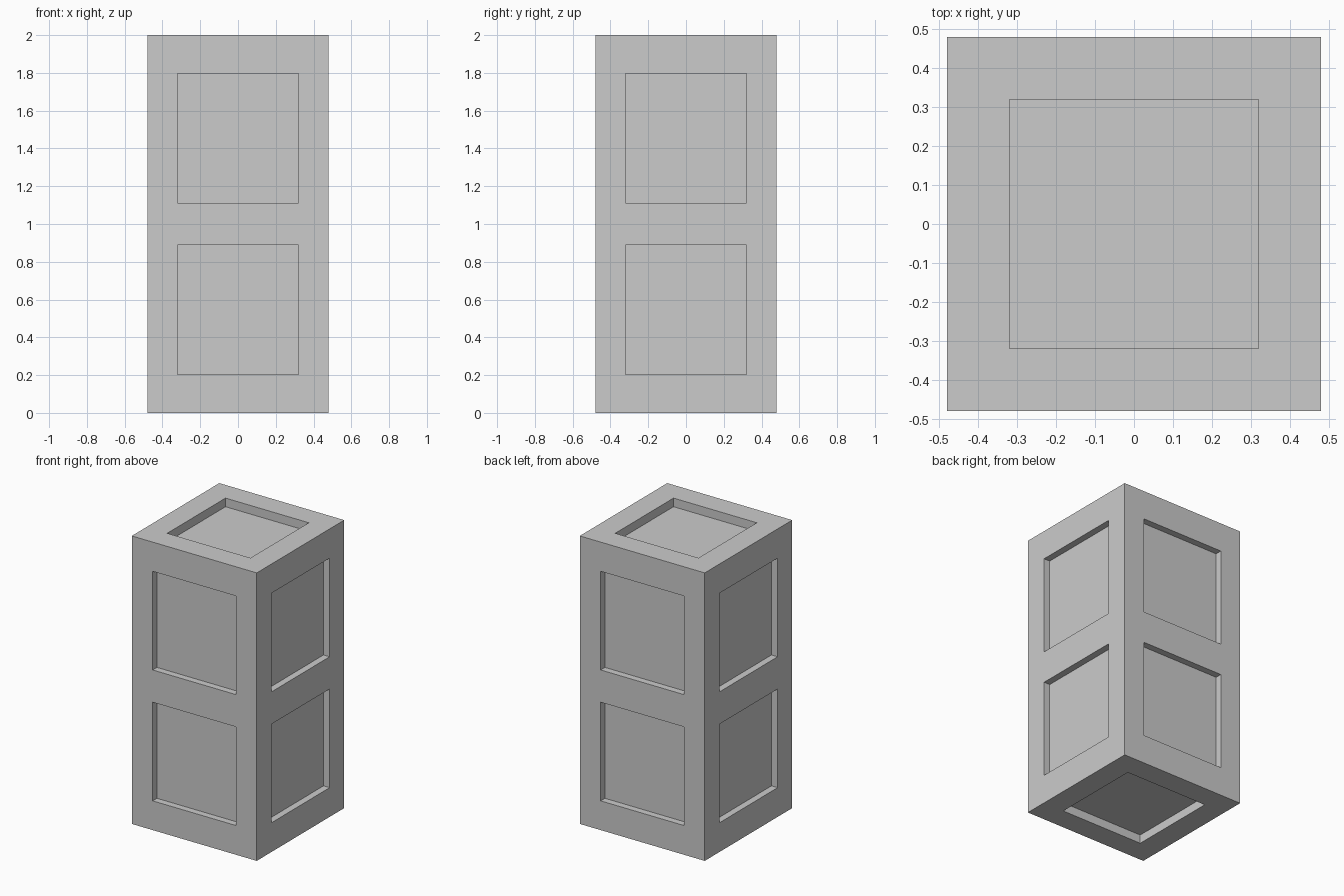
import bpy, bmesh
from mathutils import Matrix, Vector

if "Cube" in bpy.data.objects:
    bpy.data.objects.remove(bpy.data.objects["Cube"])

W, H = 0.48, 2.0            # half width, height
P = 0.32                    # half width of a recessed panel
SIDE_DEPTH, END_DEPTH = 0.047, 0.06
OUT = 0.1                   # how far cutters stick out of the block


def add_box(bm, lo, hi):
    lo, hi = Vector(lo), Vector(hi)
    m = Matrix.Translation((lo + hi) / 2) @ Matrix.Diagonal((*(hi - lo), 1))
    return bmesh.ops.create_cube(bm, size=1, matrix=m)["verts"]


def make_object(name, bm):
    mesh = bpy.data.meshes.new(name)
    bm.to_mesh(mesh)
    bm.free()
    obj = bpy.data.objects.new(name, mesh)
    bpy.context.collection.objects.link(obj)
    return obj


# Main block
bm = bmesh.new()
add_box(bm, (-W, -W, 0), (W, W, H))
block = make_object("panelled_block", bm)

# Recess cutters: two panels on each of four sides
bm = bmesh.new()
for turn in range(4):
    rot = Matrix.Rotation(turn * 1.5707963267948966, 3, 'Z')
    for z0, z1 in ((0.203, 0.888), (1.112, 1.797)):
        verts = add_box(bm, (-P, -W - OUT, z0), (P, -W + SIDE_DEPTH, z1))
        bmesh.ops.rotate(bm, verts=verts, cent=(0, 0, 0), matrix=rot)

# Recess cutters: one panel on the top and one on the bottom
add_box(bm, (-P, -P, H - END_DEPTH), (P, P, H + OUT))
add_box(bm, (-P, -P, -OUT), (P, P, END_DEPTH))
cutter = make_object("panel_cutters", bm)
cutter.hide_render = True
cutter.display_type = 'WIRE'

# Carve the recessed panels
cut = block.modifiers.new("panel_recesses", 'BOOLEAN')
cut.operation = 'DIFFERENCE'
cut.solver = 'EXACT'
cut.object = cutter
